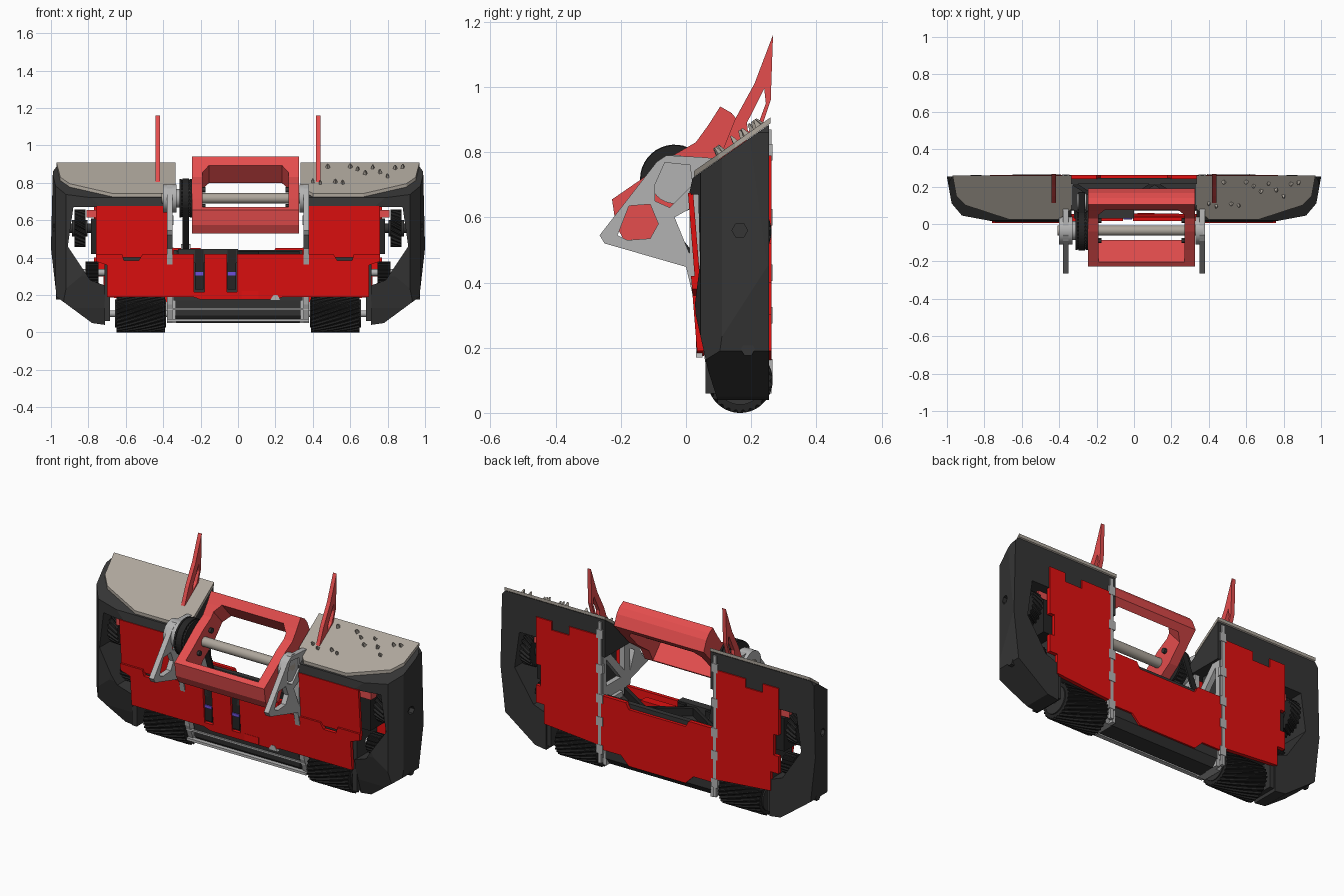
import bpy, bmesh, math, random
from math import cos, sin, pi, radians
from mathutils import Matrix, Vector

if "Cube" in bpy.data.objects:
    bpy.data.objects.remove(bpy.data.objects["Cube"])

random.seed(4)

def mat(name, r, g, b):
    m = bpy.data.materials.new(name)
    m.diffuse_color = (r, g, b, 1)
    m.use_nodes = True
    m.node_tree.nodes["Principled BSDF"].inputs["Base Color"].default_value = m.diffuse_color
    return m

RED = mat("red", .75, .005, .005)
PALE = mat("light_red", .78, .075, .075)
DARK = mat("dark", .035, .035, .035)
BLACK = mat("rubber", .018, .018, .018)
TAN = mat("warm_grey", .42, .38, .33)
GREY = mat("metal", .45, .45, .45)
PURPLE = mat("purple", .15, .08, .7)

def finish(name, bm, m, smooth=False):
    bmesh.ops.recalc_face_normals(bm, faces=bm.faces)
    me = bpy.data.meshes.new(name)
    bm.to_mesh(me)
    bm.free()
    ob = bpy.data.objects.new(name, me)
    bpy.context.collection.objects.link(ob)
    if m:
        me.materials.append(m)
    if smooth:
        bpy.ops.object.select_all(action='DESELECT')
        ob.select_set(True)
        bpy.context.view_layer.objects.active = ob
        bpy.ops.object.shade_smooth_by_angle(angle=radians(30))
    return ob

def prism(name, pts, axis, a, b, m=None, smooth=False, warp=None):
    """Extrude a 2D outline along an axis from a to b."""
    put = {'x': lambda p, w: (w, p[0], p[1]), 'y': lambda p, w: (p[0], w, p[1]),
           'z': lambda p, w: (p[0], p[1], w)}[axis]
    bm = bmesh.new()
    lo = [bm.verts.new(put(p, a)) for p in pts]
    hi = [bm.verts.new(put(p, b)) for p in pts]
    bm.faces.new(lo)
    bm.faces.new(hi[::-1])
    n = len(pts)
    for i in range(n):
        bm.faces.new((lo[i], hi[i], hi[(i + 1) % n], lo[(i + 1) % n]))
    if warp:
        for v in bm.verts:
            v.co += Vector(warp(v.co))
    return finish(name, bm, m, smooth)

def box(name, x0, x1, y0, y1, z0, z1, m):
    return prism(name, [(x0, y0), (x1, y0), (x1, y1), (x0, y1)], 'z', z0, z1, m)

def arc(y, z, r, a0=0, a1=360, n=32):
    k = n if a1 - a0 == 360 else n - 1
    return [(y + r * cos(radians(a0 + (a1 - a0) * i / k)), z + r * sin(radians(a0 + (a1 - a0) * i / k))) for i in range(n)]

def cyl(name, x0, x1, y, z, r, m, n=32):
    return prism(name, arc(y, z, r, n=n), 'x', x0, x1, m, n > 8)

def boolean(ob, other, op='DIFFERENCE'):
    md = ob.modifiers.new("b", 'BOOLEAN')
    md.operation, md.solver, md.object = op, 'EXACT', other
    me = bpy.data.meshes.new_from_object(ob.evaluated_get(bpy.context.evaluated_depsgraph_get()))
    ob.modifiers.clear()
    ob.data = me
    bpy.data.objects.remove(other)

def gear(name, x0, x1, y, z, r, depth, teeth, twist, m, rings=6):
    """Drum with helical ridges around the x axis."""
    bm = bmesh.new()
    loops = []
    for k in range(rings + 1):
        t = k / rings
        loop = []
        for i in range(teeth * 4):
            rr = r if i % 4 < 2 else r - depth
            a = 2 * pi * i / (teeth * 4) + twist * t
            loop.append(bm.verts.new((x0 + (x1 - x0) * t, y + rr * cos(a), z + rr * sin(a))))
        loops.append(loop)
    n = teeth * 4
    for A, B in zip(loops, loops[1:]):
        for i in range(n):
            bm.faces.new((A[i], A[(i + 1) % n], B[(i + 1) % n], B[i]))
    bm.faces.new(loops[0])
    bm.faces.new(loops[-1])
    return finish(name, bm, m)

def lean(co):      # front panels follow the sloping nose
    return (0, (.65 - co.z) * .08, 0)

def slope(co):     # top plates rise towards the back
    return (0, 0, .725 + (co.y - .02) * .70)

SHAFT = (-.035, .717)

for s in (1, -1):
    side = "right" if s > 0 else "left"
    fx = lambda pts: [(s * p[0], p[1]) for p in pts]
    sbox = lambda n, x0, x1, *r: box(f"{side}_{n}", s * x0, s * x1, *r)
    scyl = lambda n, x0, x1, *r: cyl(f"{side}_{n}", s * x0, s * x1, *r)

    # side armour: front outline trimmed by side and top outlines
    pod = prism(side + "_side_armour", fx([(.335, .9), (.96, .9), (.99, .86), (1, .45), (.97, .19), (.78, .05), (.71, .04),
                (.71, .25), (.79, .28), (.91, .46), (.88, .67), (.335, .67)]), 'y', 0, .255, DARK)
    boolean(pod, prism("trim", [(.256, .885), (.02, .72), (.005, .65), (.03, .3), (.068, .13), (.1, .03), (.256, .03)],
            'x', -1.2, 1.2), 'INTERSECT')
    boolean(pod, prism("trim", fx([(.2, .3), (1.01, .3), (1, .25), (.975, .11), (.92, .045), (.7, .004), (.2, .004)]),
            'z', -1, 2), 'INTERSECT')
    boolean(pod, cyl("recess", s * .96, s * 1.1, .165, .56, .024, None, 6))
    scyl("side_bolt", .93, .972, .19, .195, .022, DARK, 6)

    # sloped top plate
    prism(side + "_top_plate", fx([(.97, .26), (.95, .15), (.90, .10), (.67, .025), (.40, .025), (.333, .08), (.333, .26)]),
          'z', -.004, .014, TAN, warp=slope)

    # fin with slot
    fin = prism(side + "_fin", [(.267, 1.16), (.26, .96), (.235, .885), (.2, .85), (.1, .775), (.15, .90), (.21, 1.01)],
                'x', s * .417, s * .44, PALE)
    boolean(fin, prism("slot", [(.24, .995), (.245, .95), (.225, .895), (.19, .862), (.187, .89)], 'x', -1, 1))

    # bulkhead with weapon bracket
    br = prism(side + "_bracket", [(-.265, .545), (-.25, .52), (0, .448), (.035, .3), (.06, .15), (.1, .05), (.22, .05),
               (.252, .09), (.252, .87), (.1, .78), (.04, .785), (-.06, .79), (-.09, .77)], 'x', s * .35, s * .38, GREY)
    for hole in ([(-.21, .545), (-.175, .635), (-.11, .64), (-.085, .58), (-.11, .535), (-.18, .53)],
                 [(-.095, .7), (-.065, .768), (.012, .76), (.02, .7), (-.05, .63), (-.095, .65)],
                 [(-.035, .6), (.01, .625), (.01, .49)],
                 [(.06, .52), (.06, .68), (.21, .76), (.21, .69)], [(.09, .49), (.22, .49), (.22, .64)]):
        boolean(br, prism("hole", hole, 'x', -1, 1))
    scyl("bearing", .33, .40 if s < 0 else .37, *SHAFT, .075, GREY)
    sbox("bearing_rail", .33, .352, .10, .25, .05, .42, GREY)

    # red front and back panels
    prism(side + "_front_panel", fx([(.38, .40), (.76, .40), (.76, .675), (.38, .675)]), 'y', .008, .024, RED, warp=lean)
    prism(side + "_back_panel", fx([(.365, .16), (.72, .19), (.72, .3), (.77, .3), (.77, .4), (.74, .4), (.74, .52), (.77, .52),
          (.77, .79), (.67, .79), (.67, .74), (.56, .74), (.56, .79), (.365, .79)]), 'y', .24, .262, RED)
    for z in (.14, .30, .43, .60, .80):
        sbox("back_tab", .345, .385, .245, .265, z - .025, z + .025, GREY)
    sbox("back_strip", .355, .375, .245, .263, .06, .87, GREY)

    # drive drum, axle and end plate
    gear(side + "_drive_drum", s * .39, s * .65, .166, .1, .1, .008, 26, s * -.9, BLACK, 8)
    for x in (.385, .645):
        scyl("drum_cap", x, x + .012, .166, .1, .075, DARK)
    scyl("drum_axle", .36, .73, .166, .1, .018, GREY)
    sbox("end_plate", .685, .715, .06, .245, .06, .42, DARK)

    # side drive train in the armour opening
    gear(side + "_side_gear", s * .815, s * .875, .162, .557, .1, .012, 22, s * .35, BLACK)
    scyl("gear_axle", .70, .905, .162, .557, .025, DARK)
    scyl("gear_hub", .805, .888, .162, .557, .045, DARK)
    gear(side + "_lower_pulley", s * .745, s * .815, .15, .32, .058, .006, 18, 0, BLACK, 1)
    scyl("pulley_axle", .69, .86, .15, .32, .018, GREY)
    sbox("drive_motor", .70, .785, .08, .23, .42, .61, BLACK)
    sbox("gear_mount", .74, .81, .05, .22, .615, .655, PALE)
    sbox("pod_filling", .40, .70, .06, .235, .21, .67, DARK)

# studs on the right top plate
for i in range(13):
    x, y = .40 + .040 * i, random.uniform(.07, .235)
    y = max(y, .12) if x > .75 else y
    w = random.uniform(.014, .02)
    ang = random.uniform(0, 6)
    bm = bmesh.new()
    bmesh.ops.create_cone(bm, cap_ends=True, segments=4, radius1=w, radius2=.004, depth=.035, matrix=
        Matrix.Translation((x, y, .745 + (y - .02) * .7)) @ Matrix.Rotation(radians(35), 4, 'X') @ Matrix.Rotation(ang, 4, 'Z'))
    finish("plate_stud", bm, TAN)

# lower front panel with slots
low = prism("lower_front_panel", [(-.70, .19), (-.24, .19), (-.2, .175), (.2, .175), (.24, .19), (.70, .19), (.70, .36), (.76, .38),
            (.76, .42), (.62, .42), (.61, .385), (.53, .385), (.51, .42), (-.51, .42), (-.53, .385), (-.61, .385),
            (-.62, .42), (-.76, .42), (-.76, .38), (-.70, .36)], 'y', -.003, .018, RED, warp=lean)
for x0, x1 in ((-.235, -.18), (-.06, -.005)):
    boolean(low, box("slot", x0, x1, -.1, .2, .215, .5, None))
    box("slot_pulley", x0 + .005, x1 - .005, .03, .09, .23, .44, BLACK)
    box("slot_band", x0 + .005, x1 - .005, .024, .05, .305, .322, PURPLE)
box("front_label_block", .02, .11, .03, .06, .18, .22, RED)
prism("front_tow_lug", [(.17, .17), (.23, .17), (.21, .2), (.19, .2)], 'y', .03, .05, GREY)

# central floor box, brace truss and rear panel
box("core_box", -.345, .345, .075, .235, .17, .39, DARK)
box("core_rear_rail", -.345, .345, .215, .245, .39, .44, DARK)
box("core_front_rail", -.32, 0, .03, .075, .37, .445, DARK)
for k, x in enumerate((-.33, -.11, .11)):
    d = .2 if k % 2 else -.2
    y0 = .15 - d * .35
    y1 = .15 + d * .35
    prism("truss_brace", [(x, y0 - .012), (x + .22, y1 - .012), (x + .22, y1 + .012), (x, y0 + .012)], 'z', .39, .435, BLACK)
box("battery_block", .0, .19, .09, .14, .38, .42, RED)
prism("central_back_panel", [(-.355, .14), (-.23, .14), (-.18, .09), (.18, .09), (.23, .14), (.355, .14), (.355, .45), (.20, .45),
      (.18, .415), (-.18, .415), (-.20, .45), (-.355, .45)], 'y', .24, .262, RED)

# bottom bar between the drums
prism("bottom_bar", [(.075, .17), (.085, .09), (.12, .05), (.22, .05), (.252, .09), (.252, .17)], 'x', -.335, .335, DARK)
box("bottom_bar_lip", -.38, .38, .075, .1, .058, .072, GREY)
box("bottom_bar_step", -.38, .38, .07, .085, .12, .13, GREY)

# spinning weapon frame
wp = prism("weapon_frame", [(-.227, .655), (-.14, .715), (-.04, .79), (.03, .83), (.07, .885), (.105, .94), (.14, .92), (.165, .89),
           (.19, .83), (.05, .68), (-.05, .61), (-.09, .535), (-.19, .53), (-.215, .575)], 'x', -.245, .325, PALE)
cut = prism("window", [(-.19, -.155), (.27, -.155), (.27, .155), (.235, .20), (-.155, .20), (-.19, .155)], 'z', -.5, .5)
cut.data.transform(Matrix.Translation((0, *SHAFT)) @ Matrix.Rotation(radians(42), 4, 'X'))
boolean(wp, cut)

# weapon shaft, pulley and belt
cyl("weapon_shaft", -.41, .37, *SHAFT, .027, TAN)
for x in (-.2, .255):
    for a in (40, 220):
        cyl("frame_bolt", x, x + .025, SHAFT[0] + .07 * cos(radians(a)), SHAFT[1] + .07 * sin(radians(a)), .014, DARK, 12)
gear("weapon_pulley", -.305, -.255, *SHAFT, .1, .006, 30, 0, DARK, 1)
for x in (-.312, -.256):
    cyl("pulley_flange", x, x + .01, *SHAFT, .104, BLACK)
cyl("pulley_hub", -.335, -.25, *SHAFT, .05, GREY)
belt = prism("drive_belt", arc(*SHAFT, .106, 28, 208, 20) + arc(.12, .43, .05, 208, 388, 12), 'x', -.298, -.262, BLACK)
boolean(belt, prism("belt_gap", arc(*SHAFT, .095, 28, 208, 20) + arc(.12, .43, .04, 208, 388, 12), 'x', -.5, 0))
cyl("motor_pulley", -.305, -.255, .12, .43, .042, GREY)
